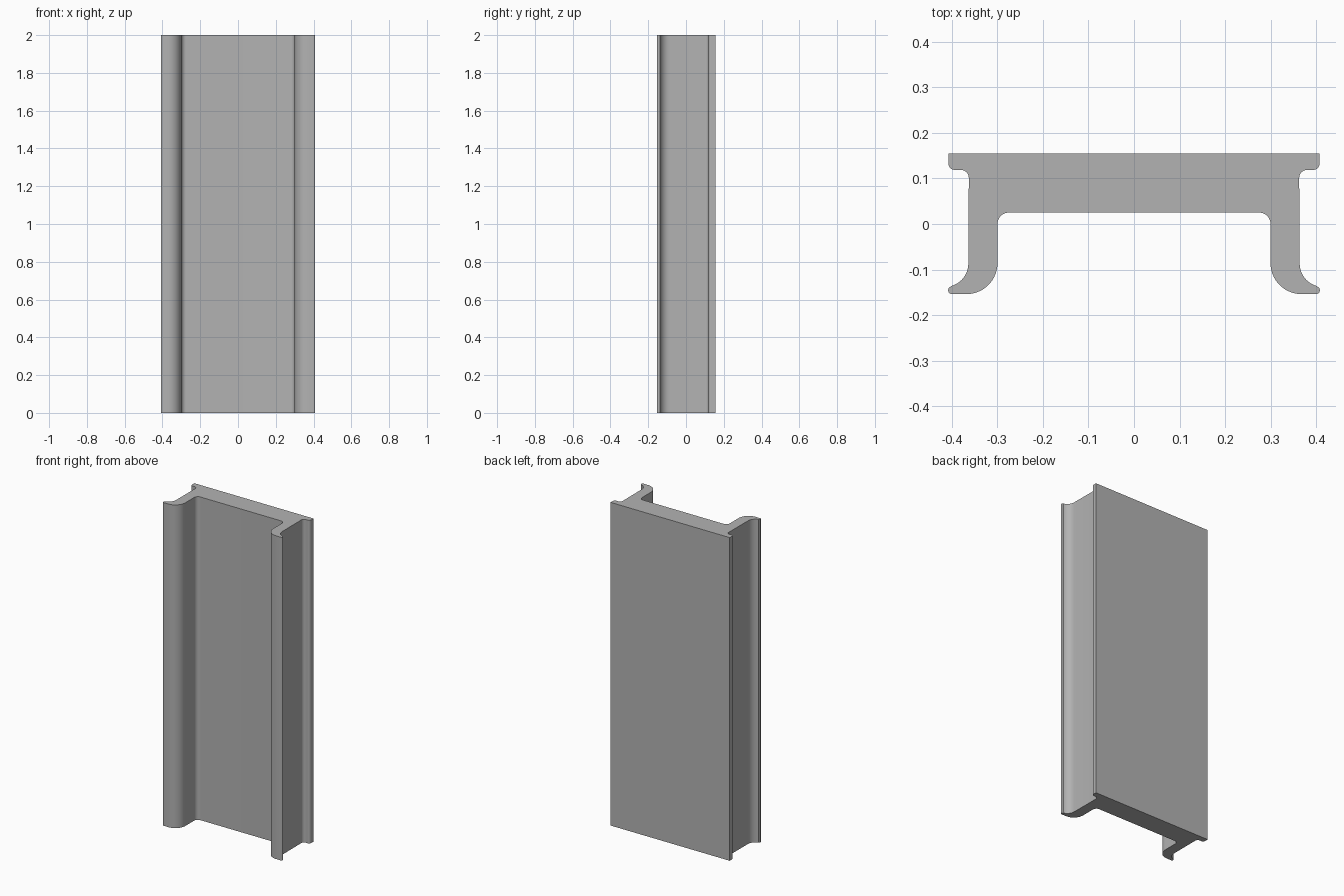
import bpy
import bmesh
from math import radians, sin, cos

cube = bpy.data.objects.get("Cube")
if cube:
    bpy.data.objects.remove(cube, do_unlink=True)

HEIGHT = 2.0


def arc(cx, cy, r, start, end, steps=10):
    """Points along a circular arc, angles in degrees."""
    angles = [radians(start + (end - start) * i / steps) for i in range(steps + 1)]
    return [(cx + r * cos(a), cy + r * sin(a)) for a in angles]


# Half of the cross-section, from the back corner round to the inner web
half = [(0.408, 0.155)]
half += arc(0.394, 0.133, 0.014, 0, -90)         # back flange lip
half += arc(0.381, 0.101, 0.018, 90, 180)        # flange fillet
half += arc(0.415, -0.087, 0.051, 180, 255)      # outer flare of the leg
half += arc(0.400, -0.1455, 0.0085, 75, -90)     # rounded toe
half += arc(0.368, -0.086, 0.068, -90, -180, 14) # inner flare of the leg
half += arc(0.275, 0.000, 0.025, 0, 90)          # web fillet
outline = half + [(-x, y) for x, y in reversed(half)]

# Extrude the whole section upward
bm = bmesh.new()
base = bm.faces.new([bm.verts.new((x, y, 0)) for x, y in outline])
top = bmesh.ops.extrude_face_region(bm, geom=[base], use_keep_orig=True)
bmesh.ops.translate(
    bm, vec=(0, 0, HEIGHT),
    verts=[v for v in top["geom"] if isinstance(v, bmesh.types.BMVert)])
bmesh.ops.recalc_face_normals(bm, faces=bm.faces)
mesh = bpy.data.meshes.new("channel_profile")
bm.to_mesh(mesh)
bm.free()

channel = bpy.data.objects.new("channel_profile", mesh)
bpy.context.collection.objects.link(channel)

# Plain grey finish
grey = bpy.data.materials.new("plain grey")
grey.use_nodes = True
colour = (0.45, 0.45, 0.45, 1)
grey.diffuse_color = colour
grey.node_tree.nodes["Principled BSDF"].inputs["Base Color"].default_value = colour
mesh.materials.append(grey)

# Smooth curves, sharp corners
bpy.ops.object.select_all(action="DESELECT")
channel.select_set(True)
bpy.context.view_layer.objects.active = channel
bpy.ops.object.shade_smooth_by_angle(angle=radians(30))
